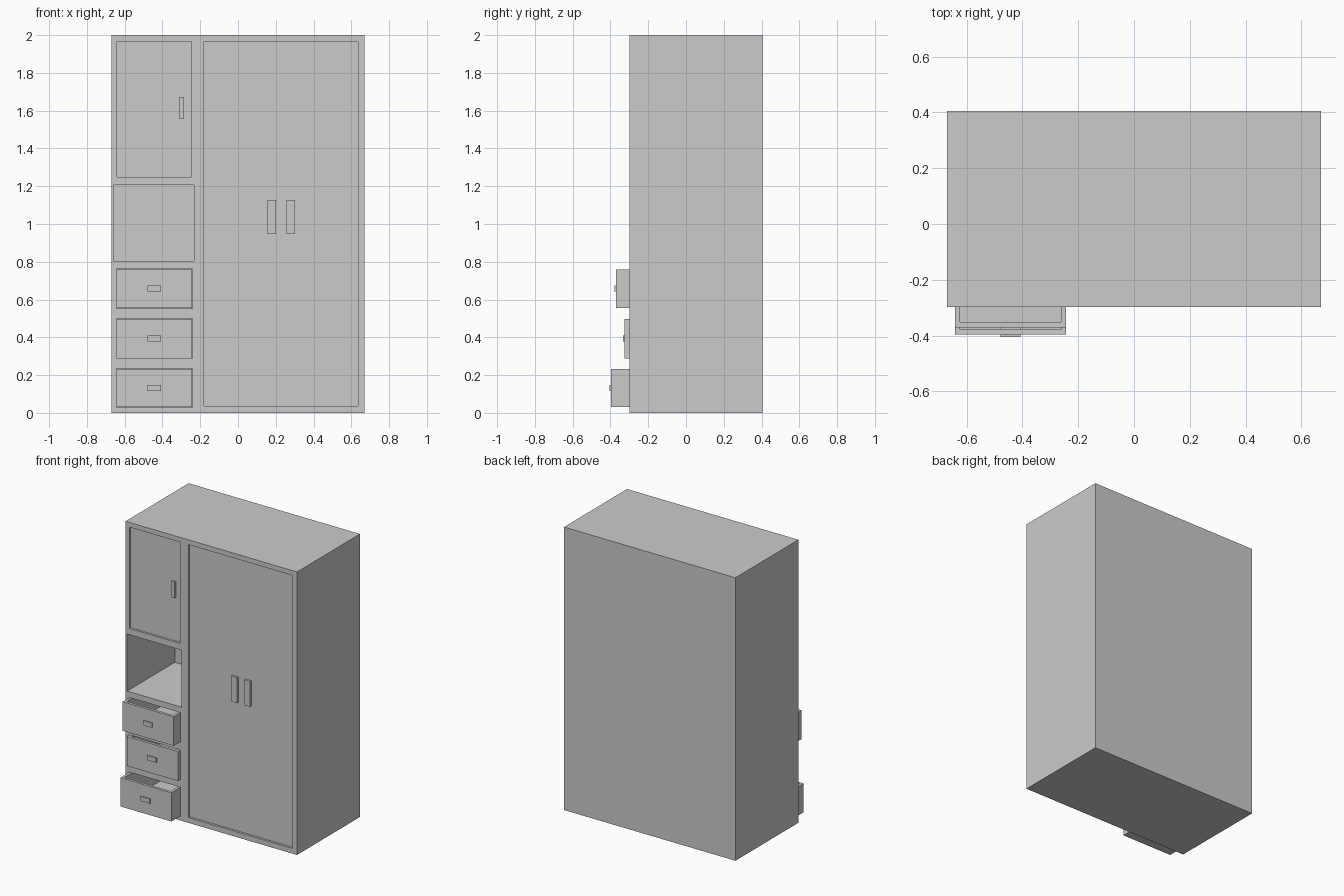
import bpy, bmesh
from mathutils import Vector

if "Cube" in bpy.data.objects:
    bpy.data.objects.remove(bpy.data.objects["Cube"], do_unlink=True)

GREY = (0.6, 0.6, 0.6, 1.0)
grey = bpy.data.materials.new("cabinet grey")
grey.use_nodes = True
grey.diffuse_color = GREY
grey.node_tree.nodes["Principled BSDF"].inputs["Base Color"].default_value = GREY


def add_box(bm, x, y, z):
    """Box from three (low, high) ranges."""
    verts = bmesh.ops.create_cube(bm, size=1)["verts"]
    for v in verts:
        v.co = Vector([lo + (c + 0.5) * (hi - lo) for c, (lo, hi) in zip(v.co, (x, y, z))])


def finish(name, bm):
    mesh = bpy.data.meshes.new(name)
    bm.to_mesh(mesh)
    bm.free()
    mesh.materials.append(grey)
    obj = bpy.data.objects.new(name, mesh)
    bpy.context.collection.objects.link(obj)
    return obj


def box(name, x, y, z):
    bm = bmesh.new()
    add_box(bm, x, y, z)
    return finish(name, bm)


FRONT, BACK = -0.298, 0.405
RECESS = FRONT + 0.015          # face of the sunken doors
DRAWER_X = (-0.642, -0.243)
GAP = 0.002
HANDLE = 0.008

# name, z range, y of the drawer front
drawers = [
    ("bottom", (0.03, 0.233), -0.397),
    ("middle", (0.289, 0.497), -0.325),
    ("top", (0.555, 0.76), -0.371),
]

# Openings: tall door, small door, open niche, three drawer bays
cuts = bmesh.new()
add_box(cuts, (-0.18, 0.635), (-0.5, RECESS), (0.037, 1.966))
add_box(cuts, (-0.641, -0.245), (-0.5, RECESS), (1.25, 1.966))
add_box(cuts, (-0.658, -0.233), (-0.5, 0.235), (0.803, 1.206))
for _, (low, high), _ in drawers:
    add_box(cuts, (DRAWER_X[0] - GAP, DRAWER_X[1] + GAP), (-0.5, 0.235),
            (low - GAP, high + GAP))
cutter = finish("opening_cutter", cuts)
cutter.hide_render = True

# Cabinet body
body = box("cabinet_body", (-0.67, 0.67), (FRONT, BACK), (0, 2))
mod = body.modifiers.new("openings", "BOOLEAN")
mod.operation = "DIFFERENCE"
mod.solver = "EXACT"
mod.object = cutter
bpy.context.view_layer.objects.active = body
bpy.ops.object.modifier_apply(modifier=mod.name)
bpy.data.objects.remove(cutter, do_unlink=True)

# Open-topped drawers with their pulls
for name, z, y in drawers:
    bm = bmesh.new()
    add_box(bm, DRAWER_X, (y, 0.22), z)
    bm.normal_update()
    top = max(bm.faces, key=lambda f: f.normal.z)
    bmesh.ops.inset_region(bm, faces=[top], thickness=0.027)
    floor = bmesh.ops.extrude_discrete_faces(bm, faces=[top])["faces"][0]
    bmesh.ops.translate(bm, verts=floor.verts, vec=(0, 0, z[0] + 0.025 - z[1]))
    finish(name + "_drawer", bm)
    middle = (z[0] + z[1]) / 2
    box(name + "_drawer_handle", (-0.479, -0.407), (y - HANDLE, y + GAP),
        (middle - 0.016, middle + 0.016))

# Door handles, flush with the cabinet front
for name, x, z in [
    ("small_door_handle", (-0.313, -0.287), (1.559, 1.672)),
    ("tall_door_handle_right", (0.156, 0.201), (0.948, 1.128)),
    ("tall_door_handle_left", (0.257, 0.302), (0.948, 1.128)),
]:
    box(name, x, (FRONT, RECESS + GAP), z)
